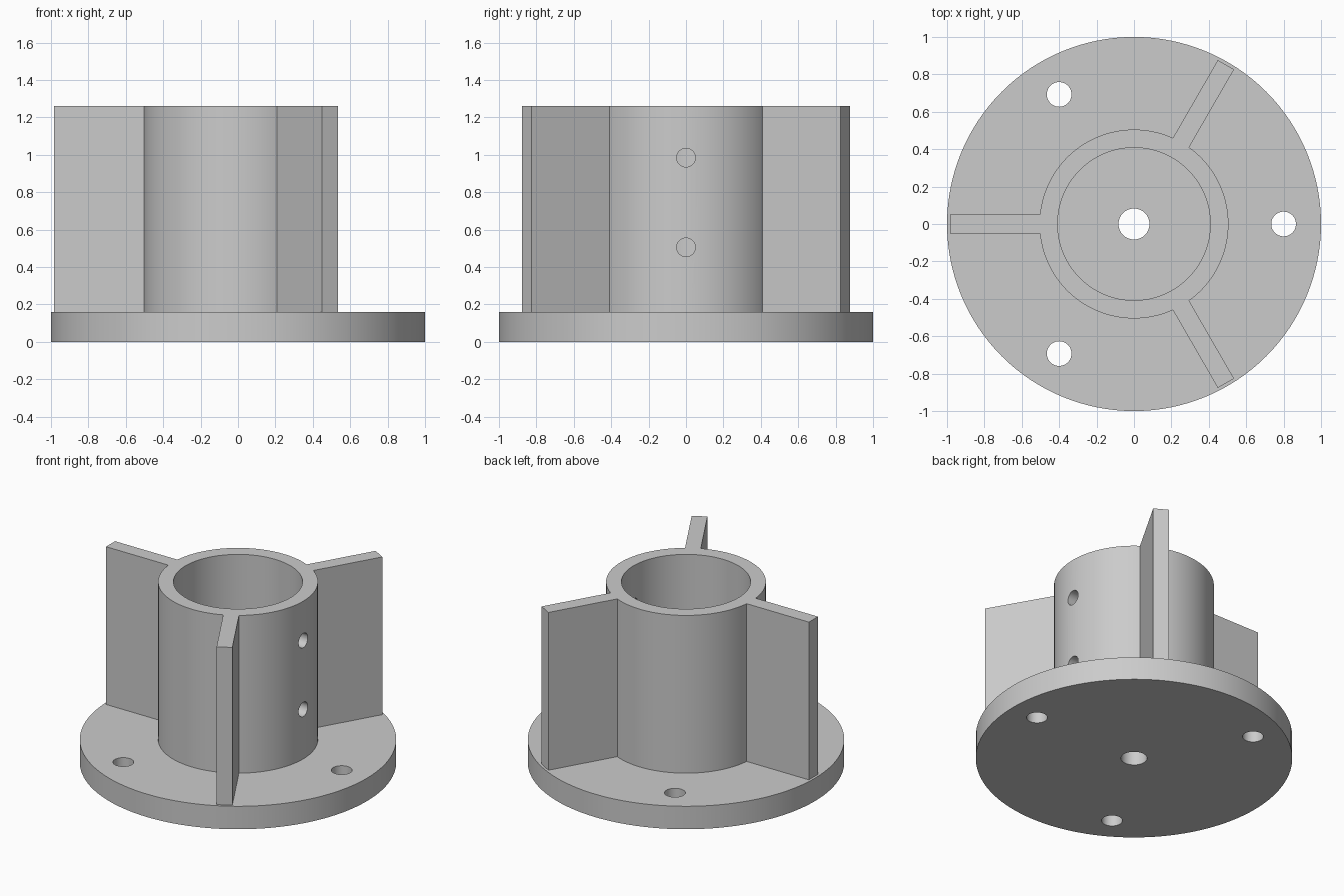
import bpy
from math import cos, sin, pi, radians
from mathutils import Matrix, Vector

cube = bpy.data.objects.get("Cube")
if cube:
    bpy.data.objects.remove(cube, do_unlink=True)

BASE_TOP, TOP = 0.16, 1.26

grey = bpy.data.materials.new("plain grey")
grey.use_nodes = True
grey.diffuse_color = (0.6, 0.6, 0.6, 1)
grey.node_tree.nodes["Principled BSDF"].inputs["Base Color"].default_value = (0.6, 0.6, 0.6, 1)


def cylinder(name, radius, z0, z1, x=0, y=0, sides=128):
    bpy.ops.mesh.primitive_cylinder_add(vertices=sides, radius=radius, depth=z1 - z0,
                                        location=(x, y, (z0 + z1) / 2))
    ob = bpy.context.object
    ob.name = name
    ob.data.materials.append(grey)
    return ob


def combine(target, tool, operation):
    """Apply a boolean and discard the tool object."""
    tool.hide_render = True
    bpy.context.view_layer.update()
    mod = target.modifiers.new(operation, 'BOOLEAN')
    mod.operation, mod.solver, mod.object = operation, 'EXACT', tool
    bpy.context.view_layer.objects.active = target
    bpy.ops.object.modifier_apply(modifier=mod.name)
    bpy.data.objects.remove(tool, do_unlink=True)


def smooth(ob):
    bpy.ops.object.select_all(action='DESELECT')
    ob.select_set(True)
    bpy.context.view_layer.objects.active = ob
    bpy.ops.object.shade_smooth_by_angle(angle=radians(30))


# Round base with a centre hole and three bolt holes
base = cylinder("base_flange", 1.0, 0, BASE_TOP)
combine(base, cylinder("centre_hole", 0.083, -0.1, 0.3, sides=48), 'DIFFERENCE')
for i in range(3):
    a = i * 2 * pi / 3
    hole = cylinder("bolt_hole", 0.066, -0.1, 0.3, 0.8 * cos(a), 0.8 * sin(a), 48)
    combine(base, hole, 'DIFFERENCE')

# Upright hub with three radial fins
hub = cylinder("hub_tube_with_fins", 0.505, BASE_TOP, TOP)
for i in range(3):
    a = pi / 3 + i * 2 * pi / 3
    bpy.ops.mesh.primitive_cube_add(size=1)
    fin = bpy.context.object
    fin.name = "fin"
    fin.data.materials.append(grey)
    inner, outer = 0.45, 0.983
    fin.data.transform(Matrix.Rotation(a, 4, 'Z')
                       @ Matrix.Translation(Vector(((inner + outer) / 2, 0, (BASE_TOP + TOP) / 2)))
                       @ Matrix.Diagonal((outer - inner, 0.1, TOP - BASE_TOP, 1)))
    combine(hub, fin, 'UNION')

# Hollow bore, then two cross holes through the wall on the +x side
combine(hub, cylinder("bore", 0.408, 0, 1.5), 'DIFFERENCE')
for z in (0.505, 0.985):
    drill = cylinder("side_hole", 0.05, -0.2, 0.2, sides=40)
    drill.location = (0.5, 0, z)
    drill.rotation_euler = (0, pi / 2, 0)
    combine(hub, drill, 'DIFFERENCE')

smooth(base)
smooth(hub)
